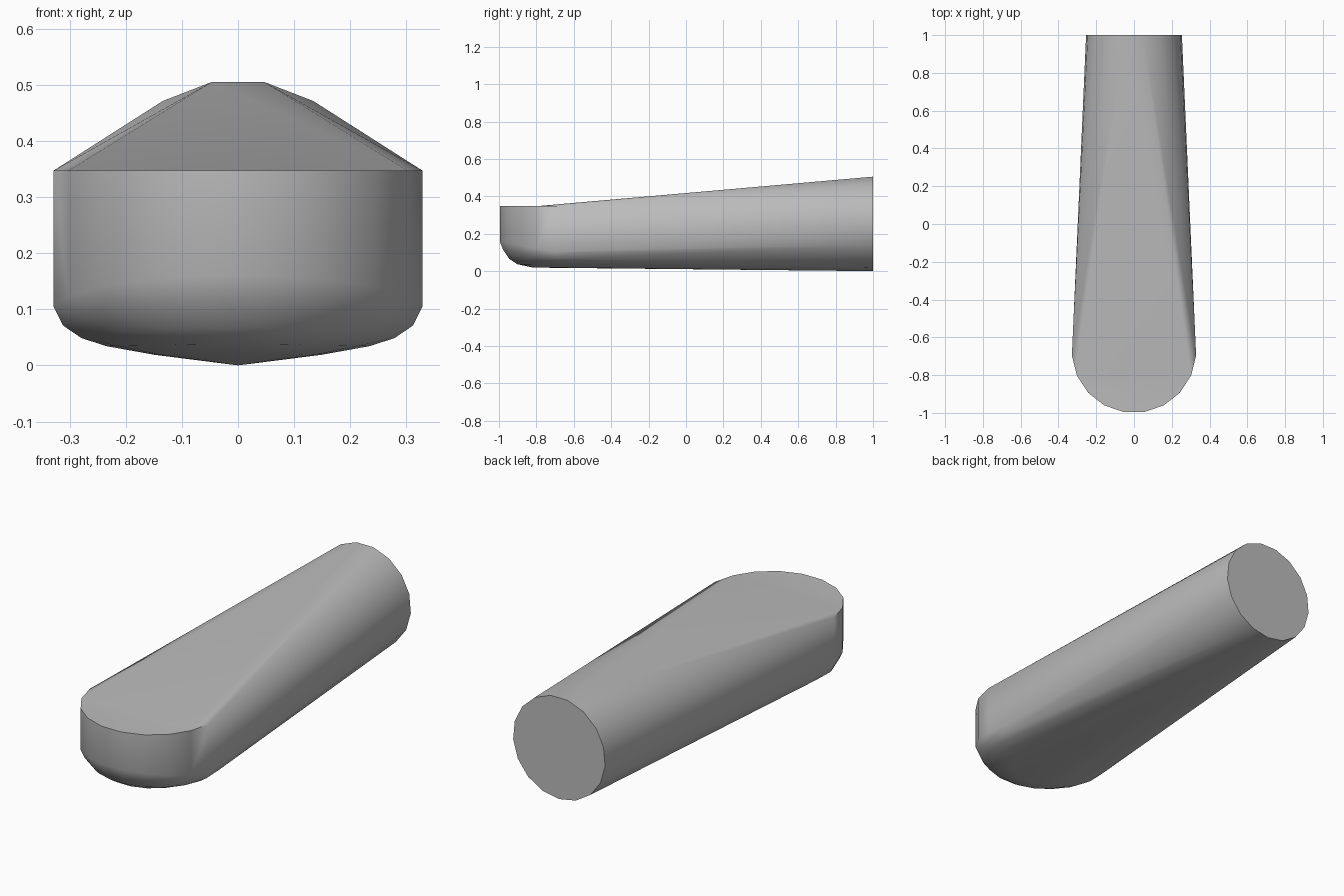
import bpy
import bmesh
import math

if "Cube" in bpy.data.objects:
    bpy.data.objects.remove(bpy.data.objects["Cube"], do_unlink=True)

grey = bpy.data.materials.new("plain grey")
grey.use_nodes = True
grey.diffuse_color = (0.5, 0.5, 0.5, 1)
grey.node_tree.nodes["Principled BSDF"].inputs["Base Color"].default_value = (0.5, 0.5, 0.5, 1)

HEAD_Y, HEAD_R, HEAD_TOP, SIDES = -0.67, 0.33, 0.347, 19
TAIL_R, TAIL_SIDES = 0.2547, 17
TAIL_TOP = TAIL_R * (1 + math.cos(math.pi / TAIL_SIDES))

# The flat top of the head meets the sloping top along a chord
step = math.tau / SIDES
start = math.pi / 2 - 3.5 * step
fold_y = HEAD_Y - HEAD_R * math.sin(start)
slope = (TAIL_TOP - HEAD_TOP) / (1 - fold_y)

bm = bmesh.new()

# Round tail end: upright disc with a corner at the bottom
for i in range(TAIL_SIDES):
    a = math.tau * i / TAIL_SIDES
    bm.verts.new((TAIL_R * math.sin(a), 1, TAIL_R * (1 - math.cos(a))))

# Rounded head: top rim, then the curved underside (radius, height, extra height at the front)
front, fold = [], []
underside = [(0.33, 0.1, 0.06), (0.313, 0.067, 0.05), (0.28, 0.047, 0.02),
             (0.235, 0.034, 0.003), (0.15, 0.019, 0)]
for i in range(SIDES):
    a = start + i * step
    x, y = math.cos(a), -math.sin(a)
    rim_y = HEAD_Y + HEAD_R * y
    rim = bm.verts.new((HEAD_R * x, rim_y, HEAD_TOP + min(0, (rim_y - fold_y) * slope)))
    if i <= 7:
        (fold if i in (0, 7) else front).append(rim)
    for r, z, lift in underside:
        bm.verts.new((r * x, HEAD_Y + r * y, z + lift * max(0, -y)))

# Wrap both ends in one skin
hull = bmesh.ops.convex_hull(bm, input=bm.verts[:])
inside = {v for v in hull["geom_interior"] + hull["geom_unused"]
          if isinstance(v, bmesh.types.BMVert)}
bmesh.ops.delete(bm, geom=list(inside), context="VERTS")
bmesh.ops.dissolve_limit(bm, angle_limit=math.radians(0.3), verts=bm.verts[:], edges=bm.edges[:])

# Crease the top along the chord and level the front of the head
fold = [v for v in fold if v.is_valid]
if len(fold) == 2:
    bmesh.ops.connect_verts(bm, verts=fold)
for v in front:
    if v.is_valid:
        v.co.z = HEAD_TOP
bmesh.ops.recalc_face_normals(bm, faces=bm.faces[:])

mesh = bpy.data.meshes.new("tapered_body")
bm.to_mesh(mesh)
bm.free()
mesh.materials.append(grey)
body = bpy.data.objects.new("tapered_body", mesh)
bpy.context.collection.objects.link(body)

bpy.ops.object.select_all(action="DESELECT")
body.select_set(True)
bpy.context.view_layer.objects.active = body
bpy.ops.object.shade_smooth_by_angle(angle=math.radians(30))
